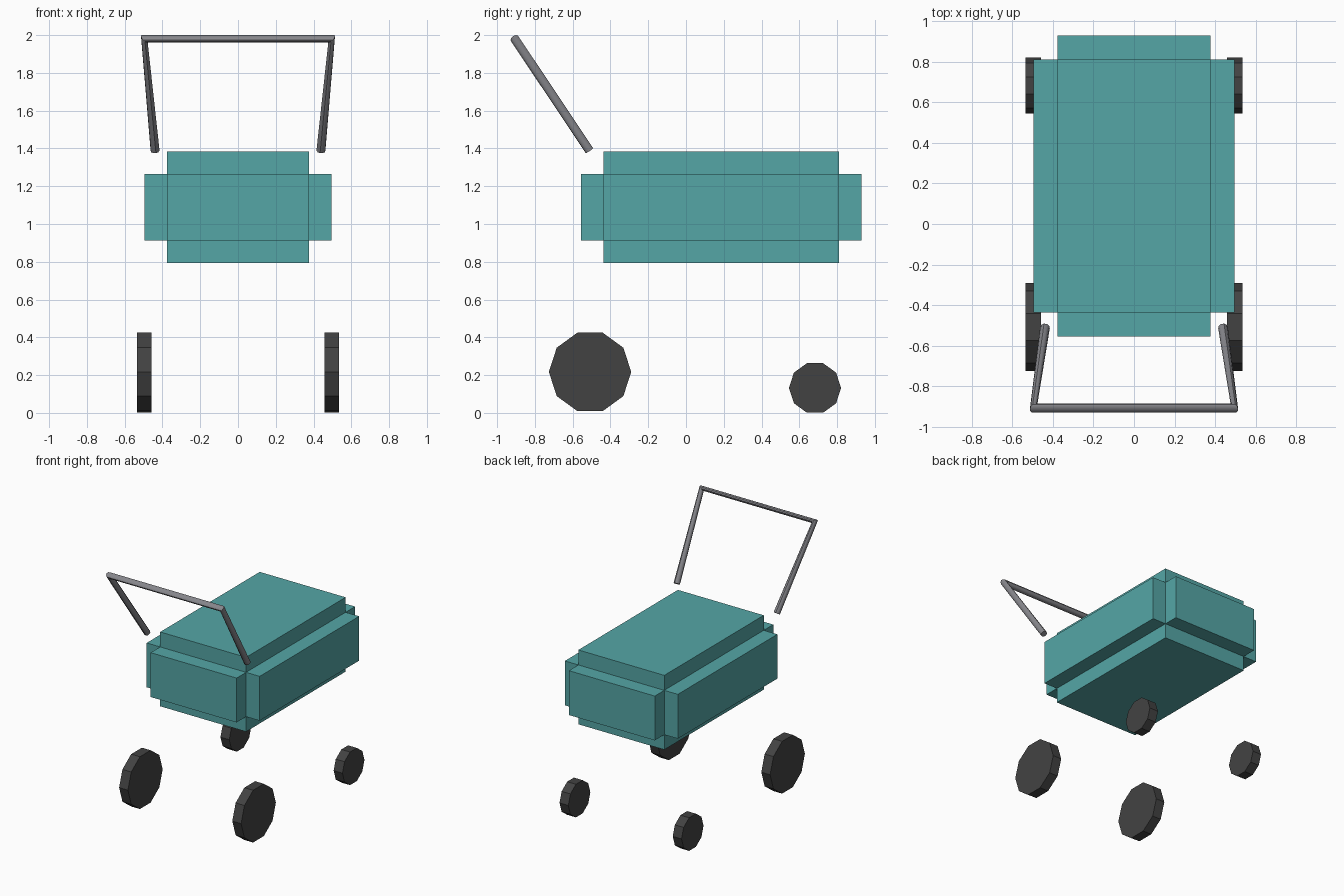
import bpy, bmesh
from math import radians
from mathutils import Matrix, Vector

if "Cube" in bpy.data.objects:
    bpy.data.objects.remove(bpy.data.objects["Cube"])


def material(name, rgb):
    m = bpy.data.materials.new(name)
    m.diffuse_color = (*rgb, 1)
    m.use_nodes = True
    m.node_tree.nodes["Principled BSDF"].inputs["Base Color"].default_value = m.diffuse_color
    return m


def add_mesh(name, bm, mat):
    bmesh.ops.recalc_face_normals(bm, faces=bm.faces)
    me = bpy.data.meshes.new(name)
    bm.to_mesh(me)
    bm.free()
    me.materials.append(mat)
    ob = bpy.data.objects.new(name, me)
    bpy.context.collection.objects.link(ob)
    return ob


teal = material("teal", (0.09, 0.38, 0.38))
rubber = material("rubber", (0.055, 0.055, 0.055))
metal = material("metal", (0.24, 0.24, 0.26))

# Body: core block with each face pushed out separately, leaving notched edges
lo, hi = Vector((-0.377, -0.437, 0.913)), Vector((0.377, 0.811, 1.265))
bm = bmesh.new()
bmesh.ops.create_cube(bm, size=1, matrix=Matrix.Translation((lo + hi) / 2)
                      @ Matrix.Diagonal((*(hi - lo), 1)))
bm.normal_update()
normals = [f.normal.copy() for f in bm.faces]
pushed = bmesh.ops.extrude_discrete_faces(bm, faces=bm.faces[:])["faces"]
for face, n in zip(pushed, normals):
    bmesh.ops.translate(bm, verts=face.verts[:], vec=n * 0.119)
add_mesh("body", bm, teal)


# Wheels: ten-sided discs, a large pair and a small pair
def wheel(name, x, y, z, radius):
    bm = bmesh.new()
    bmesh.ops.create_cone(bm, cap_ends=True, segments=10, radius1=radius,
                          radius2=radius, depth=0.077,
                          matrix=Matrix.Translation((x, y, z))
                          @ Matrix.Rotation(radians(90), 4, 'Y'))
    add_mesh(name, bm, rubber)


for side, s in (("left", -1), ("right", 1)):
    wheel("large_wheel_" + side, s * 0.497, -0.508, 0.217, 0.218)
    wheel("small_wheel_" + side, s * 0.497, 0.683, 0.132, 0.138)

# Push handle: tube swept through four points
curve = bpy.data.curves.new("push_handle", 'CURVE')
curve.dimensions = '3D'
curve.bevel_depth = 0.024
curve.bevel_resolution = 3
curve.use_fill_caps = True
path = [(-0.439, -0.511, 1.388), (-0.496, -0.907, 1.981),
        (0.496, -0.907, 1.981), (0.439, -0.511, 1.388)]
spline = curve.splines.new('POLY')
spline.points.add(len(path) - 1)
for p, co in zip(spline.points, path):
    p.co = (*co, 1)
curve.materials.append(metal)
handle = bpy.data.objects.new("push_handle", curve)
bpy.context.collection.objects.link(handle)
bpy.context.view_layer.objects.active = handle
handle.select_set(True)
bpy.ops.object.convert(target='MESH')
bpy.ops.object.shade_smooth_by_angle(angle=radians(40))
